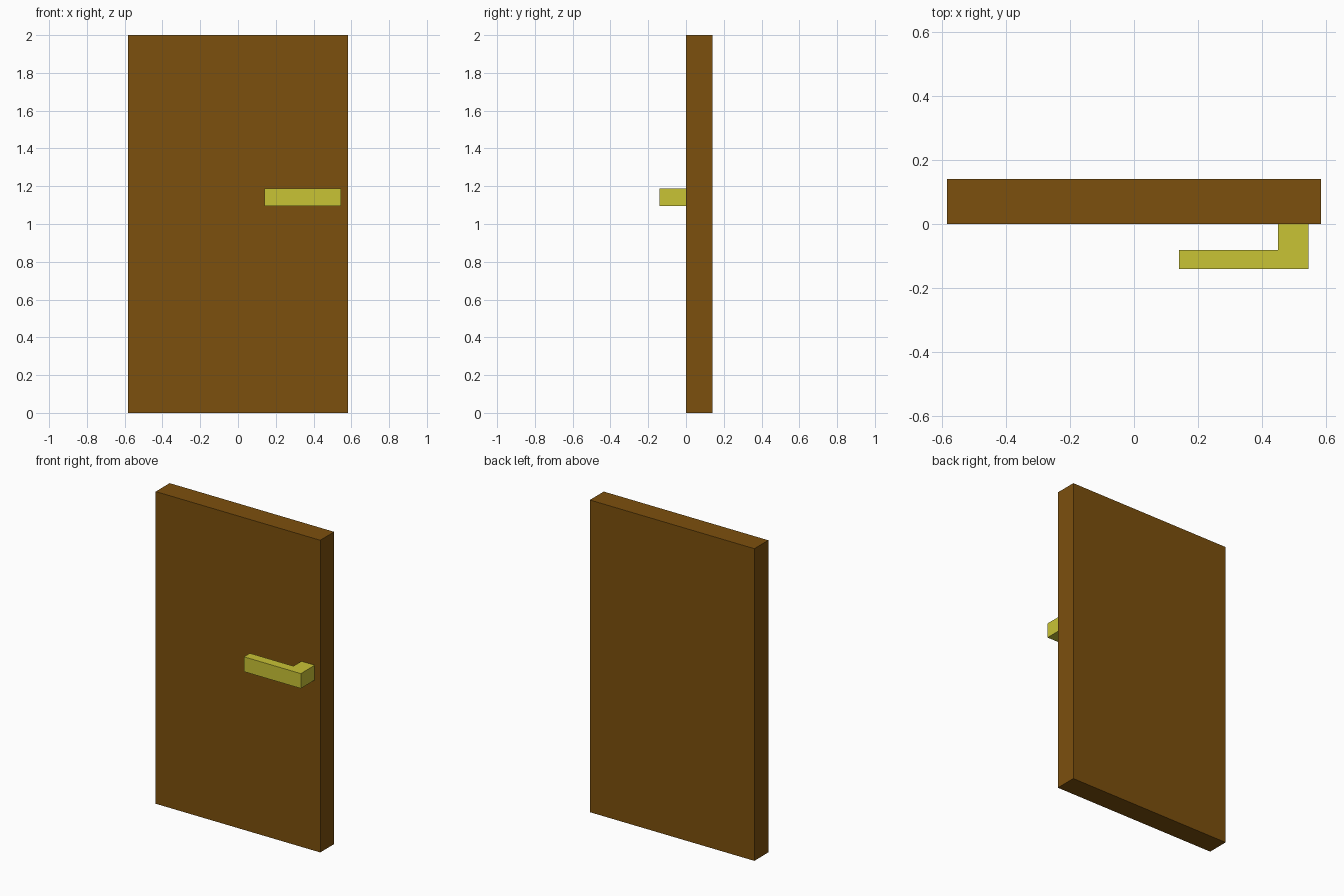
import bpy, bmesh

if "Cube" in bpy.data.objects:
    bpy.data.objects.remove(bpy.data.objects["Cube"])

def material(name, color):
    m = bpy.data.materials.new(name)
    m.diffuse_color = (*color, 1)
    m.use_nodes = True
    m.node_tree.nodes["Principled BSDF"].inputs["Base Color"].default_value = m.diffuse_color
    return m

def prism(name, outline, z0, z1, mat):
    """Extrude an xy outline (counter-clockwise) from z0 to z1."""
    bm = bmesh.new()
    base = bm.faces.new([bm.verts.new((x, y, z0)) for x, y in outline])
    top = bmesh.ops.extrude_face_region(bm, geom=[base])["geom"]
    bmesh.ops.translate(bm, vec=(0, 0, z1 - z0),
                        verts=[v for v in top if isinstance(v, bmesh.types.BMVert)])
    bmesh.ops.recalc_face_normals(bm, faces=bm.faces)
    mesh = bpy.data.meshes.new(name)
    bm.to_mesh(mesh)
    bm.free()
    mesh.materials.append(mat)
    obj = bpy.data.objects.new(name, mesh)
    bpy.context.collection.objects.link(obj)
    return obj

brown = material("brown_wood", (0.202, 0.080, 0.004))
brass = material("yellow_brass", (0.584, 0.546, 0.036))

# Door slab
W, D = 0.583, 0.141
prism("door_panel", [(-W, 0), (W, 0), (W, D), (-W, D)], 0, 2, brown)

# L-shaped lever handle: stub out of the door, then the grip
prism("door_handle",
      [(0.141, -0.141), (0.544, -0.141), (0.544, 0), (0.45, 0), (0.45, -0.081), (0.141, -0.081)],
      1.094, 1.189, brass)
